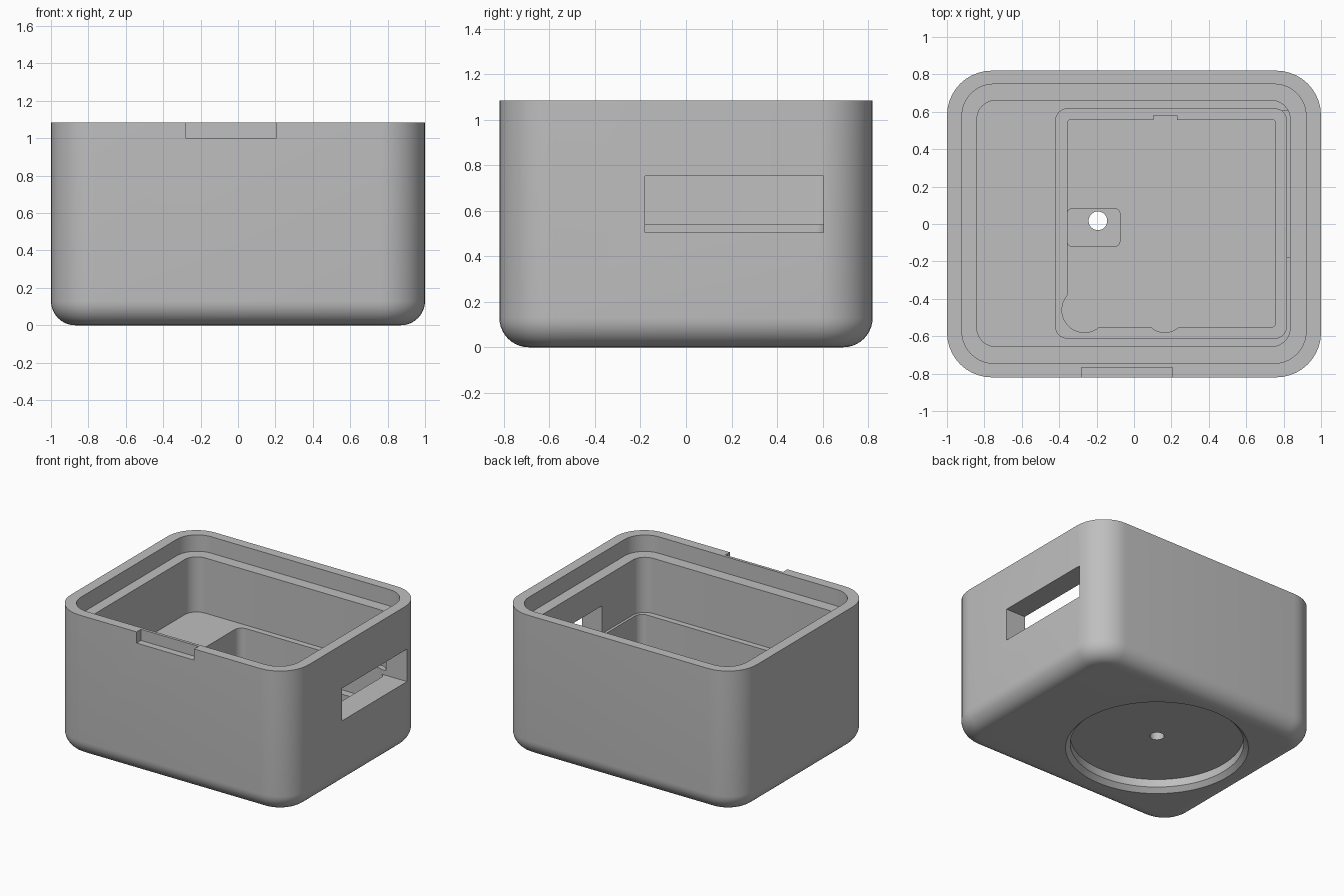
import bpy, bmesh, math

if "Cube" in bpy.data.objects:
    bpy.data.objects.remove(bpy.data.objects["Cube"], do_unlink=True)

grey = bpy.data.materials.new("plain_grey")
grey.use_nodes = True
colour = (0.52, 0.52, 0.52, 1)
grey.diffuse_color = colour
grey.node_tree.nodes["Principled BSDF"].inputs["Base Color"].default_value = colour


def rounded_ring(x0, x1, y0, y1, r, n=10):
    """Outline of a rectangle with rounded corners, counter-clockwise."""
    corners = [(x1 - r, y1 - r), (x0 + r, y1 - r), (x0 + r, y0 + r), (x1 - r, y0 + r)]
    return [(cx + r * math.cos((q + i / n) * math.pi / 2),
             cy + r * math.sin((q + i / n) * math.pi / 2))
            for q, (cx, cy) in enumerate(corners) for i in range(n + 1)]


def circle_ring(cx, cy, r, n=64):
    return [(cx + r * math.cos(2 * math.pi * i / n), cy + r * math.sin(2 * math.pi * i / n))
            for i in range(n)]


def loft(name, levels):
    """Solid from a stack of (z, outline) levels, bottom to top."""
    bm = bmesh.new()
    rings = [[bm.verts.new((x, y, z)) for x, y in ring] for z, ring in levels]
    bm.faces.new(rings[0][::-1])
    bm.faces.new(rings[-1])
    for low, high in zip(rings, rings[1:]):
        for i in range(len(low)):
            j = (i + 1) % len(low)
            bm.faces.new((low[i], low[j], high[j], high[i]))
    mesh = bpy.data.meshes.new(name)
    bm.to_mesh(mesh)
    bm.free()
    obj = bpy.data.objects.new(name, mesh)
    bpy.context.collection.objects.link(obj)
    mesh.materials.append(grey)
    return obj


def prism(name, ring, z0, z1):
    return loft(name, [(z0, ring), (z1, ring)])


def box(name, x0, x1, y0, y1, z0, z1):
    return prism(name, [(x0, y0), (x1, y0), (x1, y1), (x0, y1)], z0, z1)


# Outer shell: rounded corners and a rolled lower edge
HEIGHT, CORNER, FILLET, STEPS = 1.085, 0.24, 0.13, 10
levels = []
for i in range(STEPS + 1):
    a = i / STEPS * math.pi / 2
    inset = FILLET * (1 - math.sin(a))
    levels.append((FILLET * (1 - math.cos(a)),
                   rounded_ring(-1 + inset, 1 - inset, -0.82 + inset, 0.82 - inset, CORNER - inset)))
levels.append((HEIGHT, rounded_ring(-1, 1, -0.82, 0.82, CORNER)))
case = loft("case", levels)

TOP = 1.3
BOARD_Z, FLOOR_Z = 0.29, 0.2
HOLE = (-0.193, 0.017)
cutters = [
    # Stepped cavity: lid seat, main chamber, board pocket, lower pocket
    prism("lid_seat", rounded_ring(-0.92, 0.92, -0.745, 0.748, 0.17), 0.96, TOP),
    prism("chamber", rounded_ring(-0.84, 0.835, -0.655, 0.66, 0.1), 0.54, TOP),
    prism("board_pocket", rounded_ring(-0.418, 0.815, -0.61, 0.615, 0.06), BOARD_Z, TOP),
    prism("lower_pocket", rounded_ring(-0.355, 0.755, -0.55, 0.557, 0.015, 3), FLOOR_Z, TOP),
    # Clearances around the lower pocket
    prism("corner_clearance", circle_ring(-0.265, -0.46, 0.12), FLOOR_Z, TOP),
    prism("edge_clearance", circle_ring(0.165, -0.471, 0.109), FLOOR_Z, TOP),
    box("tab_clearance", 0.105, 0.23, 0.5, 0.58, FLOOR_Z, TOP),
    # Recess and drilled hole in the floor
    prism("floor_recess", rounded_ring(-0.358, -0.075, -0.12, 0.083, 0.03, 5), 0.15, 0.23),
    prism("drilled_hole", circle_ring(*HOLE, 0.05, 32), -0.1, 0.4),
    # Round recess with chamfered rim underneath
    loft("base_recess", [(-0.03, circle_ring(*HOLE, 0.663, 96)), (0.033, circle_ring(*HOLE, 0.6, 96)),
                         (0.093, circle_ring(*HOLE, 0.6, 96))]),
    # Side opening and shallow front notch
    box("side_opening", 0.76, 1.2, -0.18, 0.605, 0.505, 0.752),
    box("front_notch", -0.28, 0.205, -1.0, -0.767, 1.0, TOP),
]

bpy.context.view_layer.objects.active = case
case.select_set(True)
for cutter in cutters:
    cutter.hide_render = True
    mod = case.modifiers.new(cutter.name, "BOOLEAN")
    mod.operation = "DIFFERENCE"
    mod.solver = "EXACT"
    mod.object = cutter
    bpy.ops.object.modifier_apply(modifier=mod.name)
    bpy.data.objects.remove(cutter, do_unlink=True)

bpy.ops.object.shade_smooth_by_angle(angle=math.radians(30))
